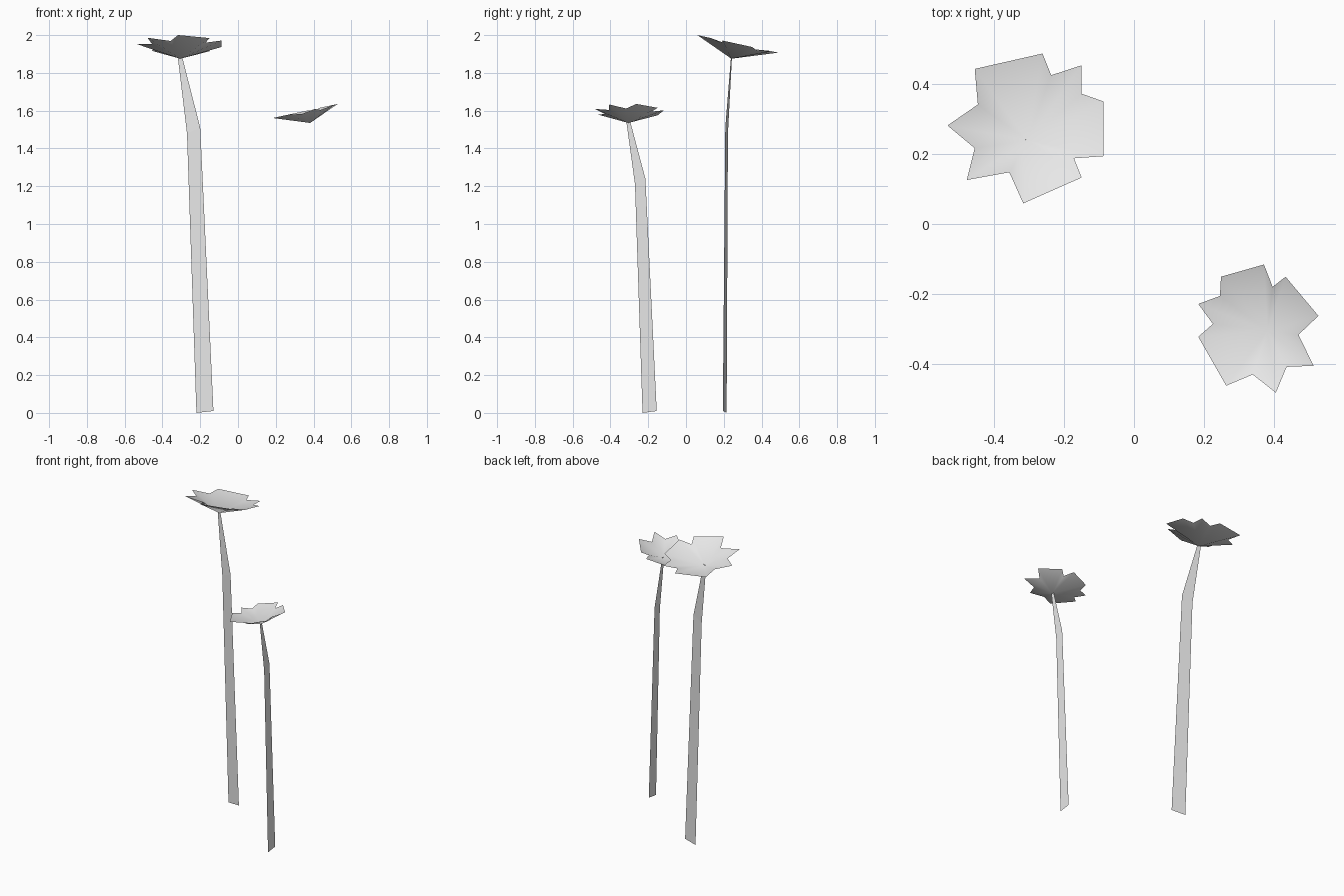
import bpy
from mathutils import Vector

cube = bpy.data.objects.get("Cube")
if cube:
    bpy.data.objects.remove(cube, do_unlink=True)

# Single plain grey for the whole plant
grey = bpy.data.materials.new("plain_grey")
grey.use_nodes = True
grey.diffuse_color = (0.8, 0.8, 0.8, 1)
grey.node_tree.nodes["Principled BSDF"].inputs["Base Color"].default_value = (0.8, 0.8, 0.8, 1)


def make_object(name, verts, faces, smooth):
    mesh = bpy.data.meshes.new(name)
    mesh.from_pydata(verts, [], faces)
    mesh.materials.append(grey)
    for poly in mesh.polygons:
        poly.use_smooth = smooth
    mesh.update()
    obj = bpy.data.objects.new(name, mesh)
    bpy.context.collection.objects.link(obj)
    return obj


def make_stem(name, rows):
    """Flat ribbon that bends once and tapers to the flower; rows are (left, right) pairs."""
    verts = [point for row in rows for point in row]
    faces = [(i, i + 1, i + 3, i + 2) for i in range(0, len(verts) - 2, 2)]
    return make_object(name, verts, faces, False)


def make_head(name, apex, outline, rim_height, slope, notch_drop=0.012):
    """Shallow cone whose tilted rim is cut into petals; notches sit a little lower than tips."""
    apex = Vector(apex)
    slope = Vector(slope)
    points = [Vector(p) for p in outline]
    count = len(points)
    verts = [apex]
    for i, p in enumerate(points):
        before = p - points[i - 1]
        after = points[(i + 1) % count] - p
        is_notch = before.cross(after) > 0
        z = rim_height + slope.dot(p - apex.xy) - (notch_drop if is_notch else 0)
        verts.append((p.x, p.y, z))
    faces = [(0, (i + 1) % count + 1, i + 1) for i in range(count)]
    return make_object(name, verts, faces, True)


# Tall flower
make_stem("tall_stem", [
    ((-.22, .215, 0), (-.13, .195, .01)),
    ((-.27, .222, 1.48), (-.20, .208, 1.51)),
    ((-.318, .243, 1.878), (-.295, .238, 1.882)),
])
make_head("tall_flower_head", (-.305, .24, 1.875), [
    (-.456, .444), (-.262, .488), (-.237, .426), (-.151, .454), (-.15, .373),
    (-.088, .351), (-.088, .194), (-.172, .188), (-.15, .133), (-.317, .059),
    (-.357, .148), (-.479, .126), (-.456, .217), (-.534, .282), (-.447, .342),
], rim_height=1.961, slope=(0, -.217))

# Short flower, turned a quarter round
make_stem("short_stem", [
    ((.38, -.23, 0), (.38, -.155, .01)),
    ((.38, -.27, 1.21), (.38, -.215, 1.24)),
    ((.38, -.315, 1.537), (.38, -.295, 1.541)),
])
make_head("short_flower_head", (.382, -.305, 1.535), [
    (.184, -.229), (.246, -.206), (.249, -.151), (.372, -.116), (.397, -.18),
    (.434, -.151), (.528, -.263), (.471, -.317), (.514, -.406), (.437, -.409),
    (.406, -.483), (.34, -.431), (.264, -.463), (.184, -.323), (.226, -.286),
], rim_height=1.604, slope=(.217, 0))
